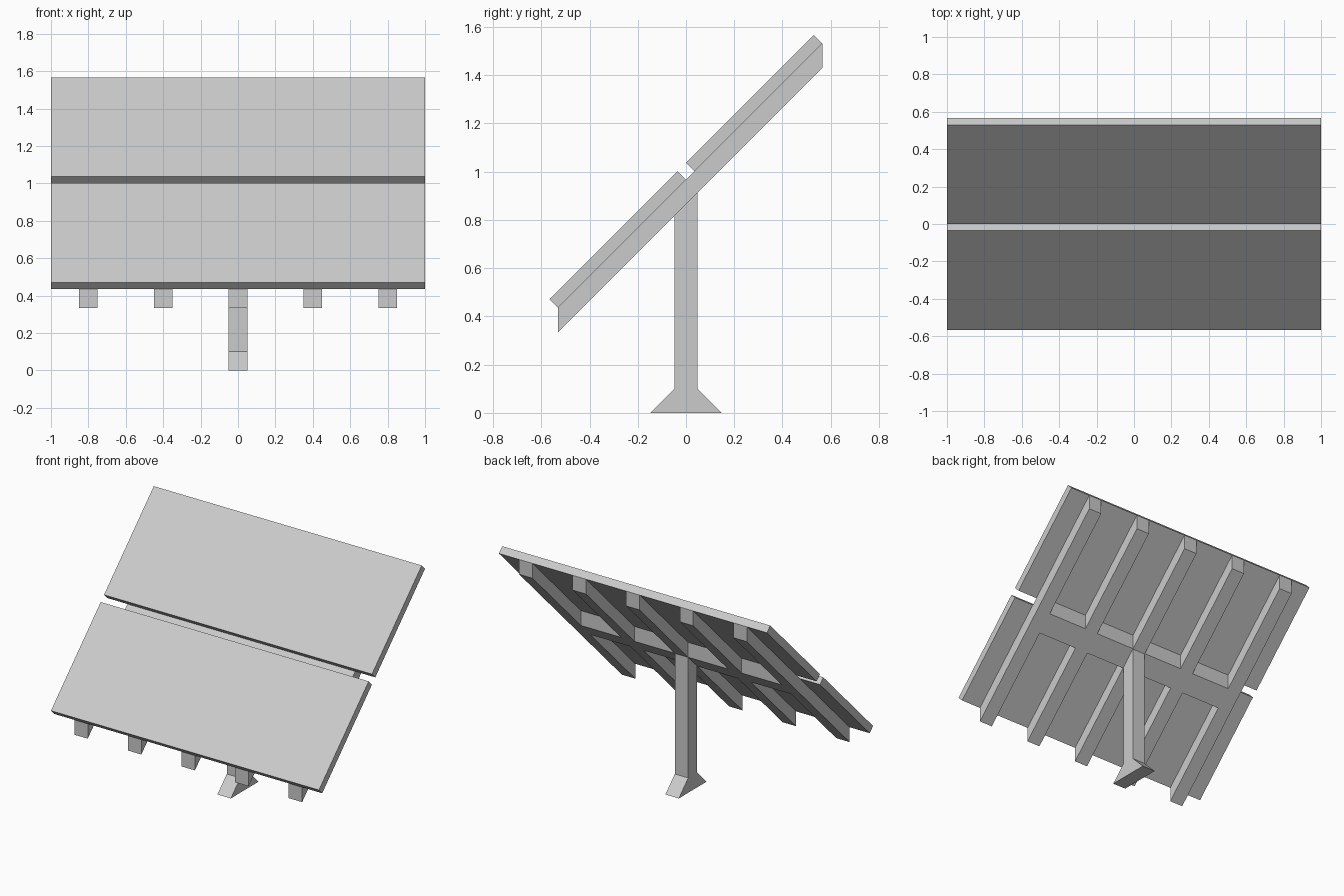
import bpy, bmesh

if "Cube" in bpy.data.objects:
    bpy.data.objects.remove(bpy.data.objects["Cube"])


def extrude_x(name, profile, x0, x1):
    """Solid from a (y, z) profile swept from x0 to x1."""
    bm = bmesh.new()
    face = bm.faces.new([bm.verts.new((x0, y, z)) for y, z in profile])
    ret = bmesh.ops.extrude_face_region(bm, geom=[face])
    verts = [v for v in ret["geom"] if isinstance(v, bmesh.types.BMVert)]
    bmesh.ops.translate(bm, verts=verts, vec=(x1 - x0, 0, 0))
    bmesh.ops.recalc_face_normals(bm, faces=bm.faces)
    mesh = bpy.data.meshes.new(name)
    bm.to_mesh(mesh)
    bm.free()
    obj = bpy.data.objects.new(name, mesh)
    bpy.context.collection.objects.link(obj)
    return obj


TOP = 0.9655      # height of the 45 degree panel underside at y = 0
DEPTH = 0.1       # vertical depth of the frame bars
T = 0.0354        # panel thickness offset along y and z


def slope_bar(y0, y1):
    """Vertical-ended bar profile lying under the tilted panels."""
    return [(y0, y0 + TOP - DEPTH), (y1, y1 + TOP - DEPTH),
            (y1, y1 + TOP), (y0, y0 + TOP)]


# Two tilted solar panels with a gap between them
for name, y0, y1 in (("lower_panel", -0.5303, 0.0), ("upper_panel", 0.0354, 0.5657)):
    extrude_x(name, [(y0, y0 + TOP), (y1, y1 + TOP),
                     (y1 - T, y1 + TOP + T), (y0 - T, y0 + TOP + T)], -1, 1)

# Five support rails running up the slope
for i in range(5):
    x = -0.8 + 0.4 * i
    extrude_x(f"rail_{i + 1}", slope_bar(-0.5303, 0.5657), x - 0.05, x + 0.05)

# Cross bar pieces between neighbouring rails
for i in range(4):
    x = -0.6 + 0.4 * i
    extrude_x(f"cross_bar_{i + 1}", slope_bar(-0.05, 0.05), x - 0.15, x + 0.15)

# Post with flared foot and sloped top meeting the frame
W = 0.048
under = TOP - DEPTH
extrude_x("post", [(-0.148, 0), (0.148, 0), (W, 0.1), (W, under + W),
                   (-W, under - W), (-W, 0.1)], -0.05, 0.05)
